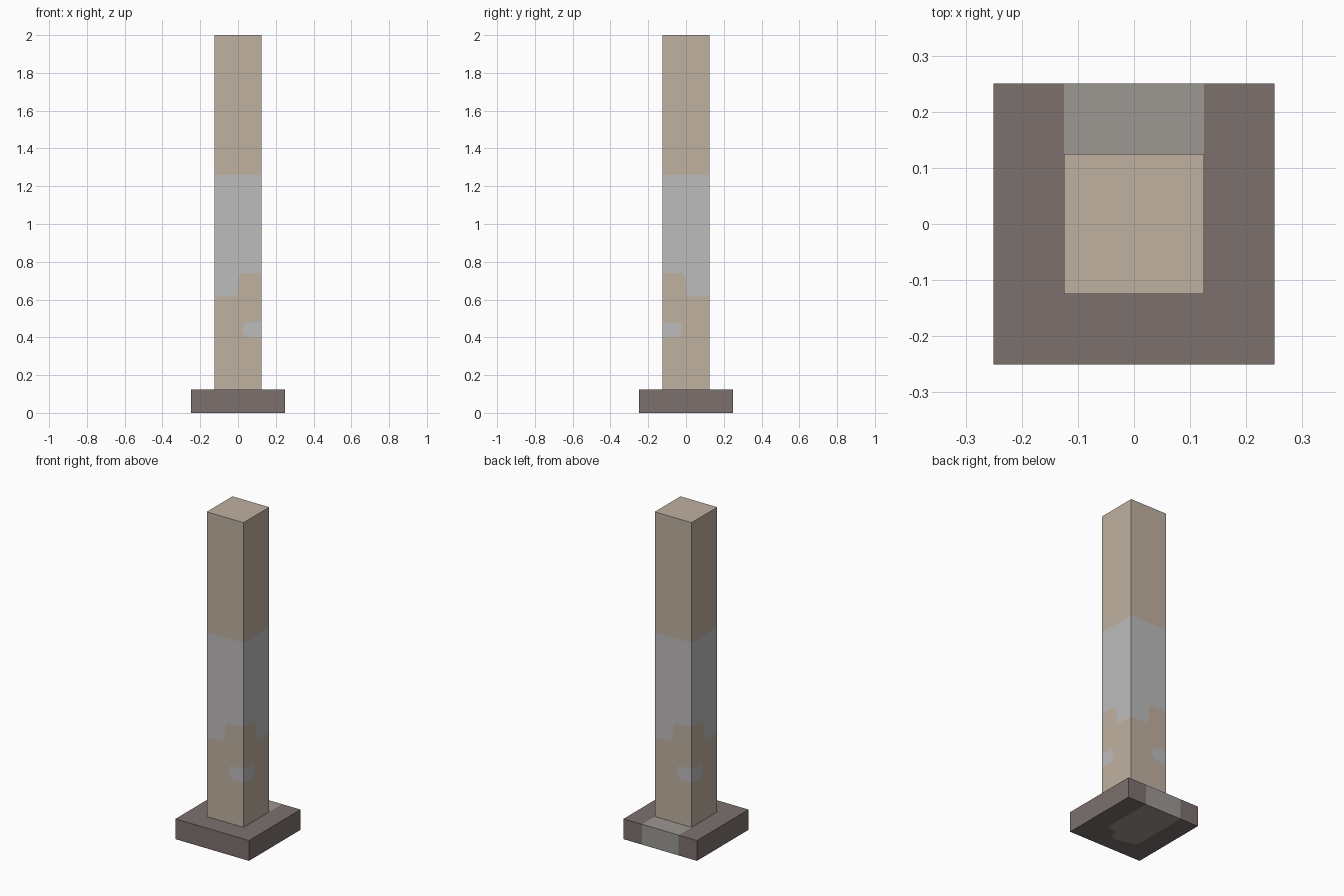
import bpy, bmesh

cube = bpy.data.objects.get("Cube")
if cube:
    bpy.data.objects.remove(cube, do_unlink=True)


def material(name, rgb):
    """Flat colour from 0-255 display values, stored as linear."""
    lin = [((c / 255 + 0.055) / 1.055) ** 2.4 for c in rgb] + [1.0]
    m = bpy.data.materials.new(name)
    m.use_nodes = True
    m.diffuse_color = lin
    bsdf = m.node_tree.nodes["Principled BSDF"]
    bsdf.inputs["Base Color"].default_value = lin
    bsdf.inputs["Roughness"].default_value = 0.9
    return m


TAN = material("tan_plaster", (191, 177, 160))
PALE = material("pale_grey", (190, 188, 189))
BROWN = material("dark_brown_stone", (124, 113, 110))
GREY = material("warm_grey_stone", (156, 152, 147))


def build(name, panels, mats):
    """Join flat outlines, given as (points, material index), into one closed mesh."""
    bm = bmesh.new()
    for pts, mat in panels:
        bm.faces.new([bm.verts.new(p) for p in pts]).material_index = mat
    bmesh.ops.remove_doubles(bm, verts=bm.verts, dist=1e-4)
    bmesh.ops.recalc_face_normals(bm, faces=bm.faces)
    mesh = bpy.data.meshes.new(name)
    bm.to_mesh(mesh)
    bm.free()
    for m in mats:
        mesh.materials.append(m)
    obj = bpy.data.objects.new(name, mesh)
    bpy.context.collection.objects.link(obj)
    return obj


# Pillar: one side drawn as outlines (s across, z up), reused on all four sides
H, FOOT, BAND, TOP = 0.125, 0.11, 1.26, 2.0
step = [(-H, 0.615), (-0.015, 0.617), (0.0, 0.635), (0.004, 0.722), (0.02, 0.74), (H, 0.74)]
chip = [(H, 0.482), (0.042, 0.482), (0.025, 0.467), (0.025, 0.425), (0.045, 0.402), (H, 0.40)]
side = [
    ([(-H, BAND), (H, BAND), (H, TOP), (-H, TOP)], 0),
    (step + [(H, BAND), (-H, BAND)], 1),
    (step + chip + [(H, FOOT), (-H, FOOT)], 0),
    (chip, 1),
]
placements = [
    lambda s, z: (s, -H, z),     # front
    lambda s, z: (H, -s, z),     # +x side, mirrored about the shared corner
    lambda s, z: (-s, H, z),     # back
    lambda s, z: (-H, s, z),     # -x side
]
panels = [([place(s, z) for s, z in pts], mat) for place in placements for pts, mat in side]
for z in (FOOT, TOP):
    panels.append(([(-H, -H, z), (H, -H, z), (H, H, z), (-H, H, z)], 0))
build("pillar", panels, [TAN, PALE])

# Base slab: brown, with a grey strip over the back of the top, the back face and underneath
B, T = 0.25, 0.125
top_strip = [(H, B), (H, H), (-H, H), (-H, B)]
under_strip = [(H, B), (H, -0.07), (0.10, -0.085), (0.055, -0.09), (0.045, -0.135),
               (0.02, -0.155), (-0.105, -0.13), (-H, -0.105), (-H, B)]
base = []
for strip, z in ((top_strip, T), (under_strip, 0.0)):
    surround = strip + [(-B, B), (-B, -B), (B, -B), (B, B)]
    base.append(([(x, y, z) for x, y in strip], 1))
    base.append(([(x, y, z) for x, y in surround], 0))
for x0, x1, mat in ((-B, -H, 0), (-H, H, 1), (H, B, 0)):
    base.append(([(x0, B, 0), (x1, B, 0), (x1, B, T), (x0, B, T)], mat))
base.append(([(-B, -B, 0), (B, -B, 0), (B, -B, T), (-B, -B, T)], 0))
for x in (-B, B):
    base.append(([(x, -B, 0), (x, B, 0), (x, B, T), (x, -B, T)], 0))
build("base_slab", base, [BROWN, GREY])
